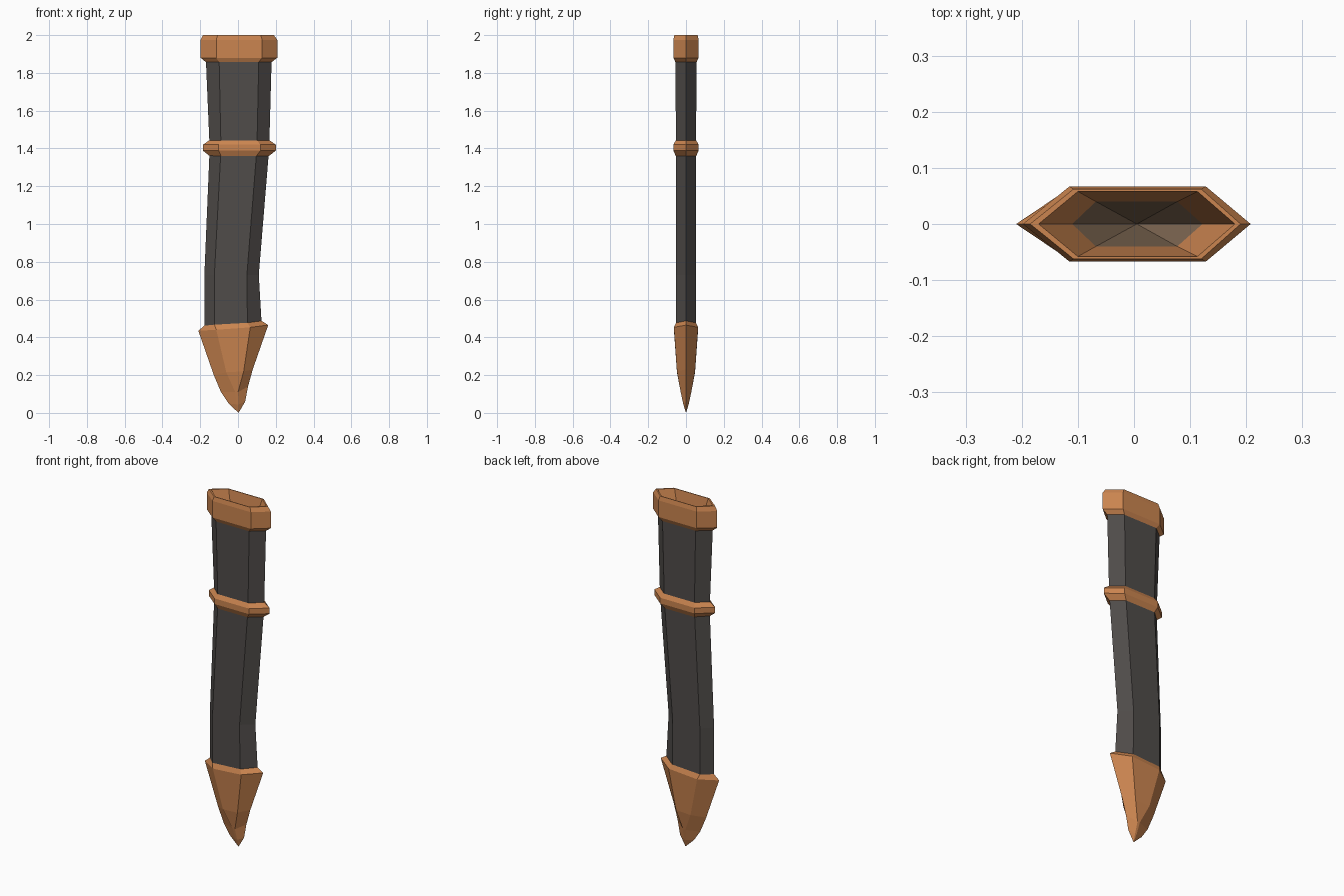
import bpy, bmesh


def material(name, rgb):
    m = bpy.data.materials.new(name)
    m.diffuse_color = (*rgb, 1.0)
    return m


BRONZE = material("bronze", (0.60, 0.235, 0.080))
LEATHER = material("dark leather", (0.080, 0.072, 0.068))
LINING = material("lining brown", (0.20, 0.13, 0.08))


def hexagon(left, mid_left, mid_right, right, y, z):
    """Flattened hexagon; z is one height, or four heights (left to right)."""
    z1, z2, z3, z4 = z if isinstance(z, tuple) else (z,) * 4
    return [(left, 0, z1), (mid_left, -y, z2), (mid_right, -y, z3),
            (right, 0, z4), (mid_right, y, z3), (mid_left, y, z2)]


def loft(name, rings, mat, tip=None, inner_mat=None):
    """Skin hexagons in order (top to bottom), optionally ending in a point."""
    bm = bmesh.new()
    loops = [[bm.verts.new(p) for p in hexagon(*r)] for r in rings]
    for a, b in zip(loops, loops[1:]):
        for i in range(6):
            j = (i + 1) % 6
            bm.faces.new((a[i], b[i], b[j], a[j]))
    if tip:
        apex = bm.verts.new(tip)
        for i in range(6):
            f = bm.faces.new((loops[-1][i], apex, loops[-1][(i + 1) % 6]))
            f.material_index = 1 if inner_mat else 0
    me = bpy.data.meshes.new(name)
    bm.to_mesh(me)
    bm.free()
    me.materials.append(mat)
    if inner_mat:
        me.materials.append(inner_mat)
    ob = bpy.data.objects.new(name, me)
    bpy.context.collection.objects.link(ob)
    return ob


# Leather body, bending to the left near the bottom
loft("sheath_body", [
    (-0.17, -0.10, 0.11, 0.178, 0.056, 1.87),
    (-0.15, -0.09, 0.10, 0.165, 0.053, 1.40),
    (-0.178, -0.125, 0.047, 0.11, 0.053, 0.73),
    (-0.178, -0.125, 0.05, 0.125, 0.053, (0.45, 0.455, 0.465, 0.475)),
], LEATHER)

# Throat collar: outside from the bottom up, over the rim, into the funnel
collar = loft("throat_collar", [
    (-0.17, -0.10, 0.11, 0.178, 0.056, 1.857),
    (-0.198, -0.115, 0.128, 0.208, 0.067, 1.88),
    (-0.198, -0.115, 0.128, 0.208, 0.067, 1.975),
    (-0.185, -0.108, 0.12, 0.19, 0.062, 2.0),
    (-0.17, -0.10, 0.113, 0.18, 0.058, 2.0),
    (-0.11, -0.068, 0.077, 0.122, 0.040, 1.86),
], BRONZE, tip=(0.005, 0, 1.70), inner_mat=LINING)
collar.data.flip_normals()

# Raised band around the body
loft("middle_band", [
    (-0.152, -0.091, 0.101, 0.167, 0.054, 1.443),
    (-0.185, -0.102, 0.118, 0.20, 0.067, 1.42),
    (-0.185, -0.102, 0.118, 0.20, 0.067, 1.388),
    (-0.15, -0.090, 0.097, 0.163, 0.054, 1.36),
], BRONZE)

# Pointed metal tip with a slanted top edge
loft("sheath_tip", [
    (-0.178, -0.125, 0.05, 0.125, 0.053, (0.462, 0.467, 0.477, 0.487)),
    (-0.21, -0.115, 0.065, 0.16, 0.064, (0.435, 0.44, 0.453, 0.465)),
    (-0.128, -0.062, 0.03, 0.078, 0.048, (0.20, 0.215, 0.22, 0.23)),
    (-0.09, -0.015, 0.0, 0.053, 0.028, (0.11, 0.11, 0.11, 0.14)),
    (-0.05, -0.006, 0.004, 0.038, 0.014, (0.05, 0.045, 0.045, 0.06)),
], BRONZE, tip=(0.003, 0, 0.0))
